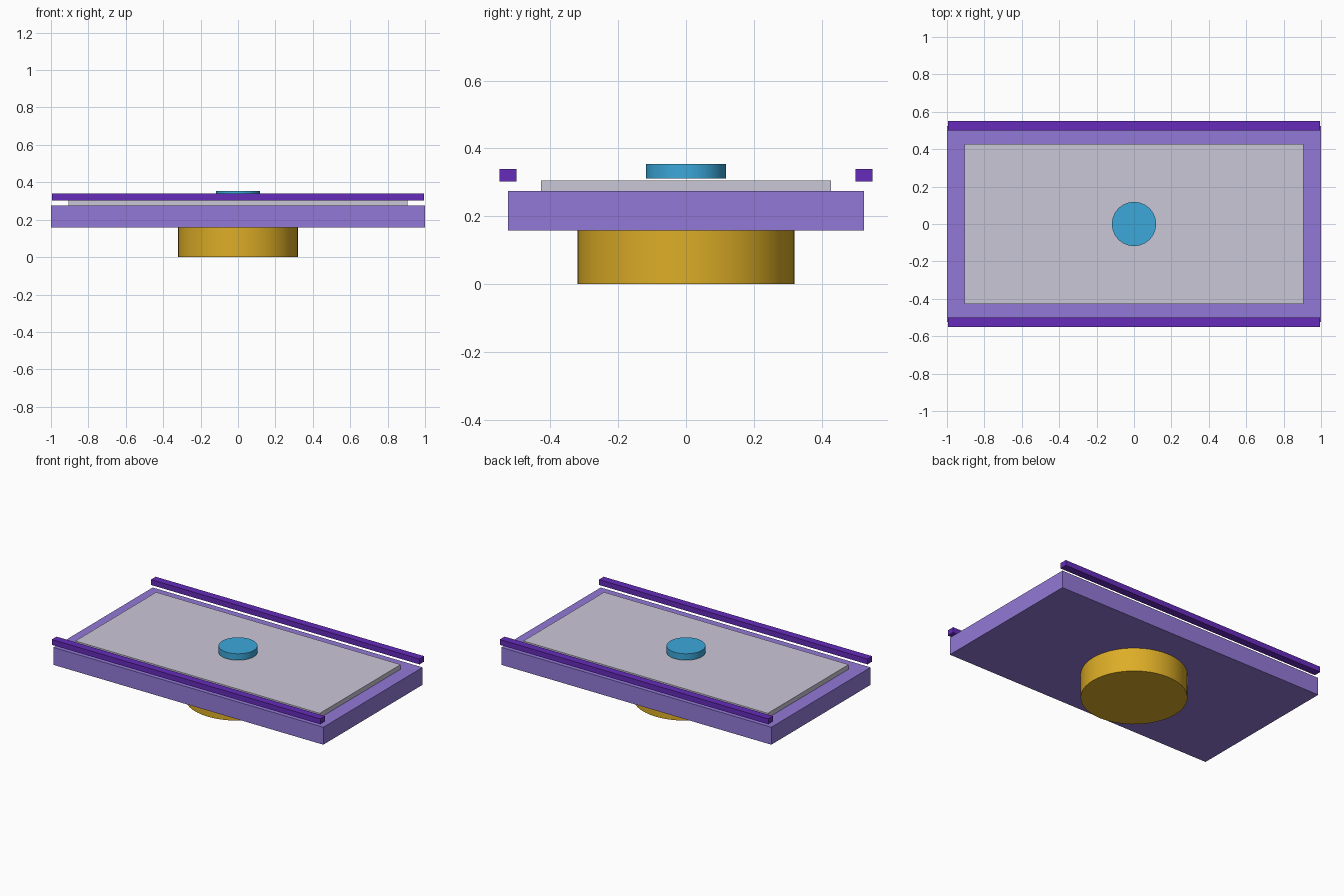
import bpy
import math

if "Cube" in bpy.data.objects:
    bpy.data.objects.remove(bpy.data.objects["Cube"])


def paint(obj, rgb):
    mat = bpy.data.materials.new(obj.name + "_colour")
    mat.diffuse_color = (*rgb, 1)
    mat.use_nodes = True
    mat.node_tree.nodes["Principled BSDF"].inputs["Base Color"].default_value = mat.diffuse_color
    obj.data.materials.append(mat)


def box(name, x, y, z, rgb=None):
    # x, y, z are (min, max) ranges
    spans = (x, y, z)
    bpy.ops.mesh.primitive_cube_add(size=1, location=[sum(s) / 2 for s in spans])
    obj = bpy.context.object
    obj.name = name
    obj.scale = [s[1] - s[0] for s in spans]
    bpy.ops.object.transform_apply(location=False, rotation=False, scale=True)
    if rgb:
        paint(obj, rgb)
    return obj


def disc(name, radius, z0, z1, rgb):
    bpy.ops.mesh.primitive_cylinder_add(
        vertices=48, radius=radius, depth=z1 - z0, location=(0, 0, (z0 + z1) / 2))
    obj = bpy.context.object
    obj.name = name
    bpy.ops.object.shade_smooth_by_angle(angle=math.radians(30))
    paint(obj, rgb)
    return obj


# Round pedestal under the deck
disc("pedestal", 0.32, 0.0, 0.158, (0.72, 0.42, 0.02))

# Main deck slab and thin inset plate on top
box("deck", (-1, 1), (-0.525, 0.525), (0.158, 0.275), (0.29, 0.19, 0.68))
box("top_plate", (-0.906, 0.906), (-0.428, 0.428), (0.275, 0.306), (0.6, 0.57, 0.68))

# Side rails, raised just above the deck edges
for name, side in (("front_rail", -1), ("back_rail", 1)):
    y = sorted((side * 0.5, side * 0.55))
    box(name, (-0.995, 0.995), y, (0.303, 0.339), (0.13, 0.025, 0.5))

# Central button
disc("button", 0.118, 0.311, 0.354, (0.045, 0.39, 0.7))
